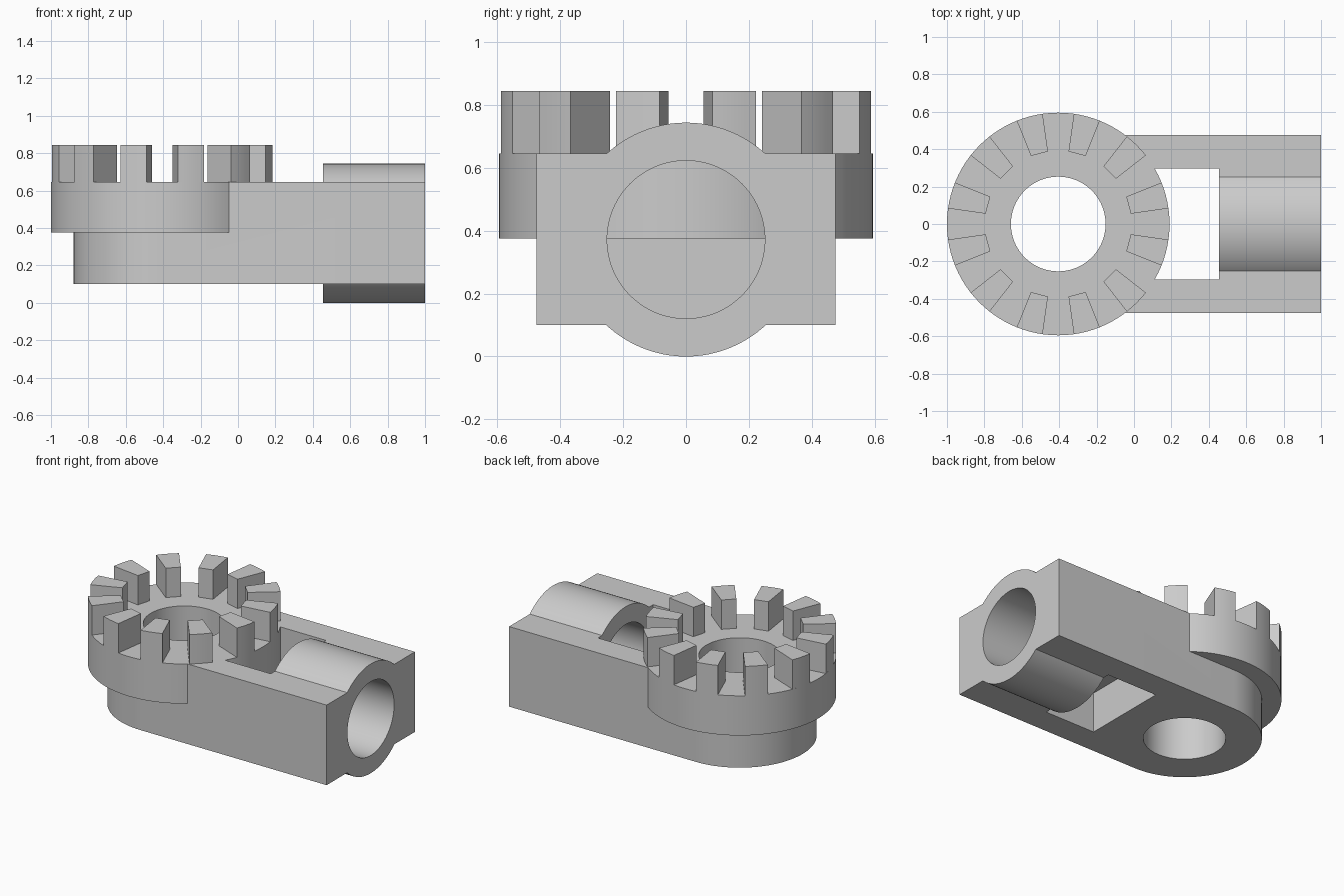
import bpy, bmesh
from math import cos, sin, pi, radians
from mathutils import Matrix

if "Cube" in bpy.data.objects:
    bpy.data.objects.remove(bpy.data.objects["Cube"])

PIVOT = -0.405      # x of the toothed collar's axis
TOP = 0.645         # top of body and collar
BARREL_Z = 0.372


def arc(r, a0, a1, n, cx=0.0):
    return [(cx + r * cos(a0 + (a1 - a0) * i / n), r * sin(a0 + (a1 - a0) * i / n))
            for i in range(n + 1)]


def prism(name, outlines, z0, z1):
    bm = bmesh.new()
    for pts in outlines:
        face = bm.faces.new([bm.verts.new((x, y, z0)) for x, y in pts])
        ext = bmesh.ops.extrude_face_region(bm, geom=[face])
        for v in ext["geom"]:
            if isinstance(v, bmesh.types.BMVert):
                v.co.z = z1
    bmesh.ops.recalc_face_normals(bm, faces=bm.faces)
    mesh = bpy.data.meshes.new(name)
    bm.to_mesh(mesh)
    bm.free()
    ob = bpy.data.objects.new(name, mesh)
    bpy.context.collection.objects.link(ob)
    return ob


def cylinder(name, r, z0, z1, cx=0.0):
    return prism(name, [arc(r, 0, 2 * pi, 96, cx)[:-1]], z0, z1)


def lay_along_x(ob):
    ob.data.transform(Matrix.Translation((0, 0, BARREL_Z)) @ Matrix.Rotation(pi / 2, 4, 'Y'))
    return ob


def combine(ob, other, operation):
    mod = ob.modifiers.new(operation, 'BOOLEAN')
    mod.operation, mod.object, mod.solver = operation, other, 'EXACT'
    bpy.context.view_layer.objects.active = ob
    bpy.ops.object.modifier_apply(modifier=mod.name)
    bpy.data.objects.remove(other)


# Body: flat block with one rounded end
body = prism("body", [arc(0.475, pi / 2, 3 * pi / 2, 48, PIVOT) + [(1, -0.475), (1, 0.475)]],
             0.10, TOP)

# Shaft barrel, open pocket and shaft bore
combine(body, lay_along_x(cylinder("barrel", 0.372, 0.455, 1.0)), 'UNION')
pocket = prism("pocket", [[(0.075, -0.297), (0.455, -0.297), (0.455, 0.297), (0.075, 0.297)]],
               -0.1, 1.0)
combine(body, pocket, 'DIFFERENCE')
combine(body, lay_along_x(cylinder("bore", 0.251, 0.3, 1.1)), 'DIFFERENCE')

# Collar overhanging the round end, then the vertical hole through both
combine(body, cylinder("collar", 0.595, 0.375, TOP, PIVOT), 'UNION')
combine(body, cylinder("hole", 0.253, -0.1, 1.0, PIVOT), 'DIFFERENCE')

# Ring of twelve radial teeth
half = radians(6.9)
outlines = []
for i in range(12):
    mid = radians(15 + 30 * i)
    outlines.append(arc(0.595, mid - half, mid + half, 4, PIVOT)
                    + arc(0.392, mid + half, mid - half, 1, PIVOT))
teeth = prism("teeth", outlines, TOP, 0.845)

# Smooth the curved walls, keep edges sharp
for ob in (body, teeth):
    ob.select_set(True)
bpy.context.view_layer.objects.active = body
bpy.ops.object.shade_smooth_by_angle(angle=radians(25))
